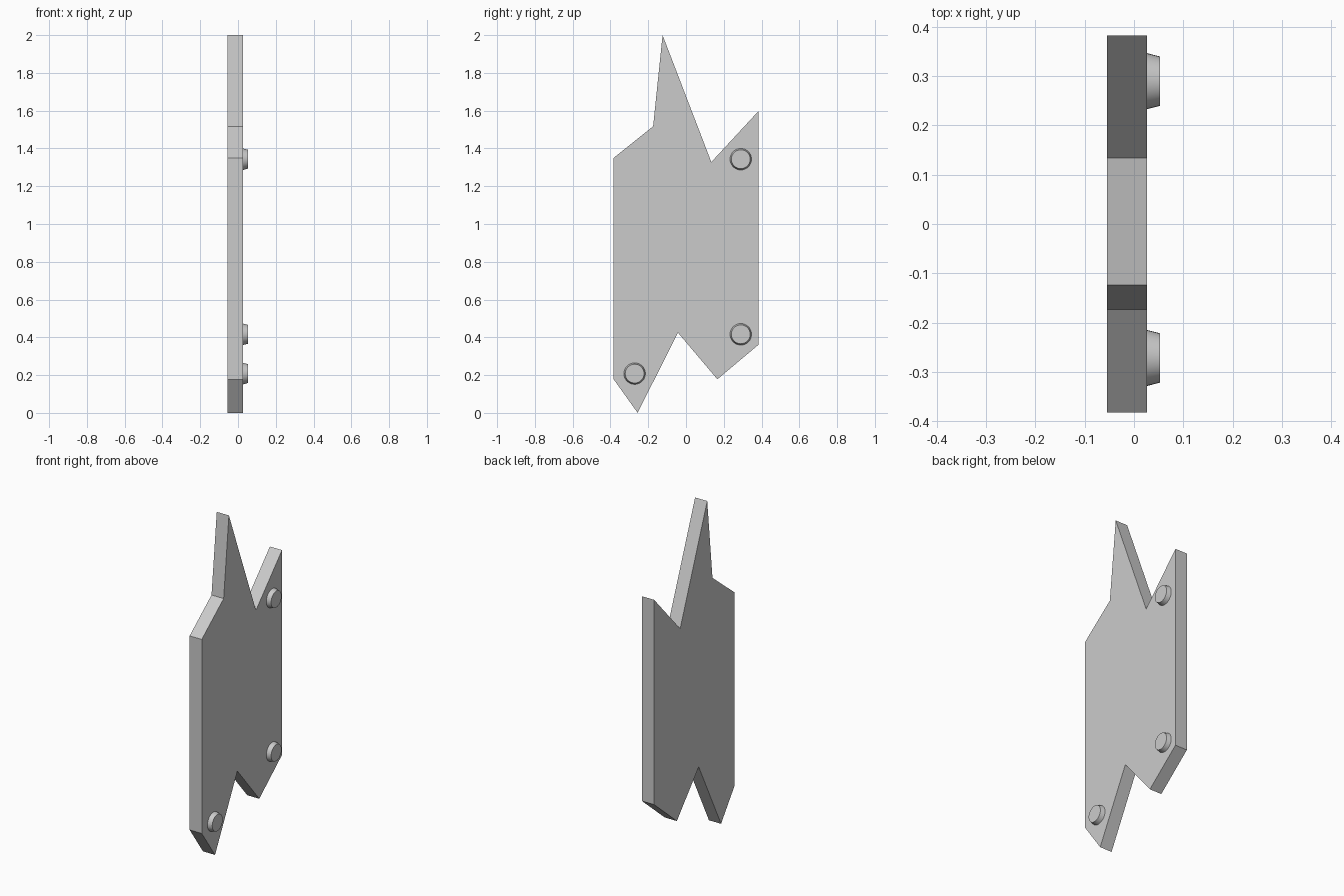
import bpy, bmesh, math
from mathutils import Matrix

if "Cube" in bpy.data.objects:
    bpy.data.objects.remove(bpy.data.objects["Cube"])

X_BACK, X_FACE, X_TIP = -0.055, 0.026, 0.053

# jagged outline in the y-z plane
OUTLINE = [(-0.383, 1.35), (-0.383, 0.178), (-0.256, 0.0), (-0.043, 0.425),
           (0.166, 0.178), (0.383, 0.36), (0.383, 1.597), (0.134, 1.328),
           (-0.124, 2.0), (-0.174, 1.517)]


def add_object(name, bm):
    bmesh.ops.recalc_face_normals(bm, faces=bm.faces)
    mesh = bpy.data.meshes.new(name)
    bm.to_mesh(mesh)
    bm.free()
    obj = bpy.data.objects.new(name, mesh)
    bpy.context.collection.objects.link(obj)
    return obj


# plate: extruded outline
bm = bmesh.new()
face = bm.faces.new([bm.verts.new((X_BACK, y, z)) for y, z in OUTLINE])
ext = bmesh.ops.extrude_face_region(bm, geom=[face], use_keep_orig=True)
verts = [g for g in ext["geom"] if isinstance(g, bmesh.types.BMVert)]
bmesh.ops.translate(bm, verts=verts, vec=(X_FACE - X_BACK, 0, 0))
add_object("plate", bm)

# tapered studs on the +x face
studs = {"stud_upper": (0.29, 1.343), "stud_lower": (0.29, 0.416),
         "stud_bottom": (-0.272, 0.208)}
for name, (y, z) in studs.items():
    bm = bmesh.new()
    place = Matrix.Translation(((X_FACE + X_TIP) / 2, y, z)) @ Matrix.Rotation(math.pi / 2, 4, 'Y')
    bmesh.ops.create_cone(bm, cap_ends=True, segments=32, radius1=0.057,
                          radius2=0.05, depth=X_TIP - X_FACE, matrix=place)
    obj = add_object(name, bm)
    bpy.ops.object.select_all(action='DESELECT')
    obj.select_set(True)
    bpy.context.view_layer.objects.active = obj
    bpy.ops.object.shade_smooth_by_angle(angle=math.radians(30))
